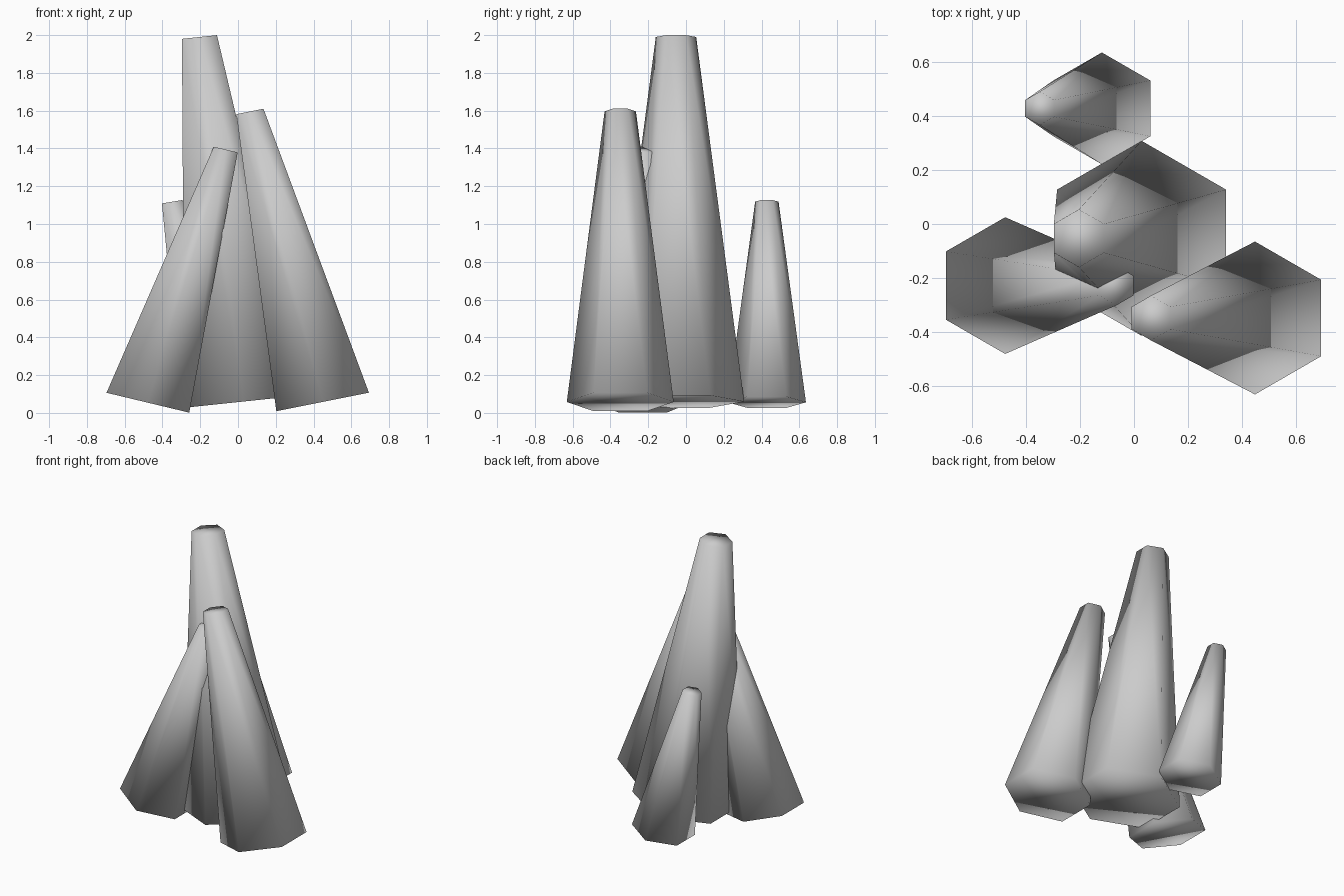
import bpy, bmesh
from mathutils import Matrix, Vector

if "Cube" in bpy.data.objects:
    bpy.data.objects.remove(bpy.data.objects["Cube"])


def crystal(name, base, top, r_base, r_top, slope):
    """Leaning six-sided tapered shard; slope is the x-tilt of its end caps."""
    base, top = Vector(base), Vector(top)
    axis, mid = top - base, (top + base) / 2
    m = Matrix(((1, 0, axis.x, mid.x),
                (0, 1, axis.y, mid.y),
                (slope, 0, axis.z, mid.z),
                (0, 0, 0, 1)))
    bm = bmesh.new()
    bmesh.ops.create_cone(bm, cap_ends=True, segments=6, radius1=r_base,
                          radius2=r_top, depth=1, matrix=m)
    bmesh.ops.recalc_face_normals(bm, faces=bm.faces)
    # Fully smooth, caps included
    for f in bm.faces:
        f.smooth = True
    mesh = bpy.data.meshes.new(name)
    bm.to_mesh(mesh)
    bm.free()
    ob = bpy.data.objects.new(name, mesh)
    bpy.context.collection.objects.link(ob)
    return ob


# Tall central crystal
crystal("main_crystal", (0.028, -0.053, 0.06), (-0.204, -0.053, 1.99), 0.361, 0.107, 0.105)
# Front right crystal, leaning in to the left
crystal("right_crystal", (0.448, -0.348, 0.058), (0.063, -0.348, 1.596), 0.283, 0.083, 0.20)
# Front left crystal, leaning in to the right
crystal("left_crystal", (-0.477, -0.228, 0.054), (-0.065, -0.228, 1.394), 0.253, 0.073, -0.24)
# Small crystal at the back
crystal("back_crystal", (-0.119, 0.428, 0.056), (-0.349, 0.428, 1.118), 0.207, 0.062, 0.165)
